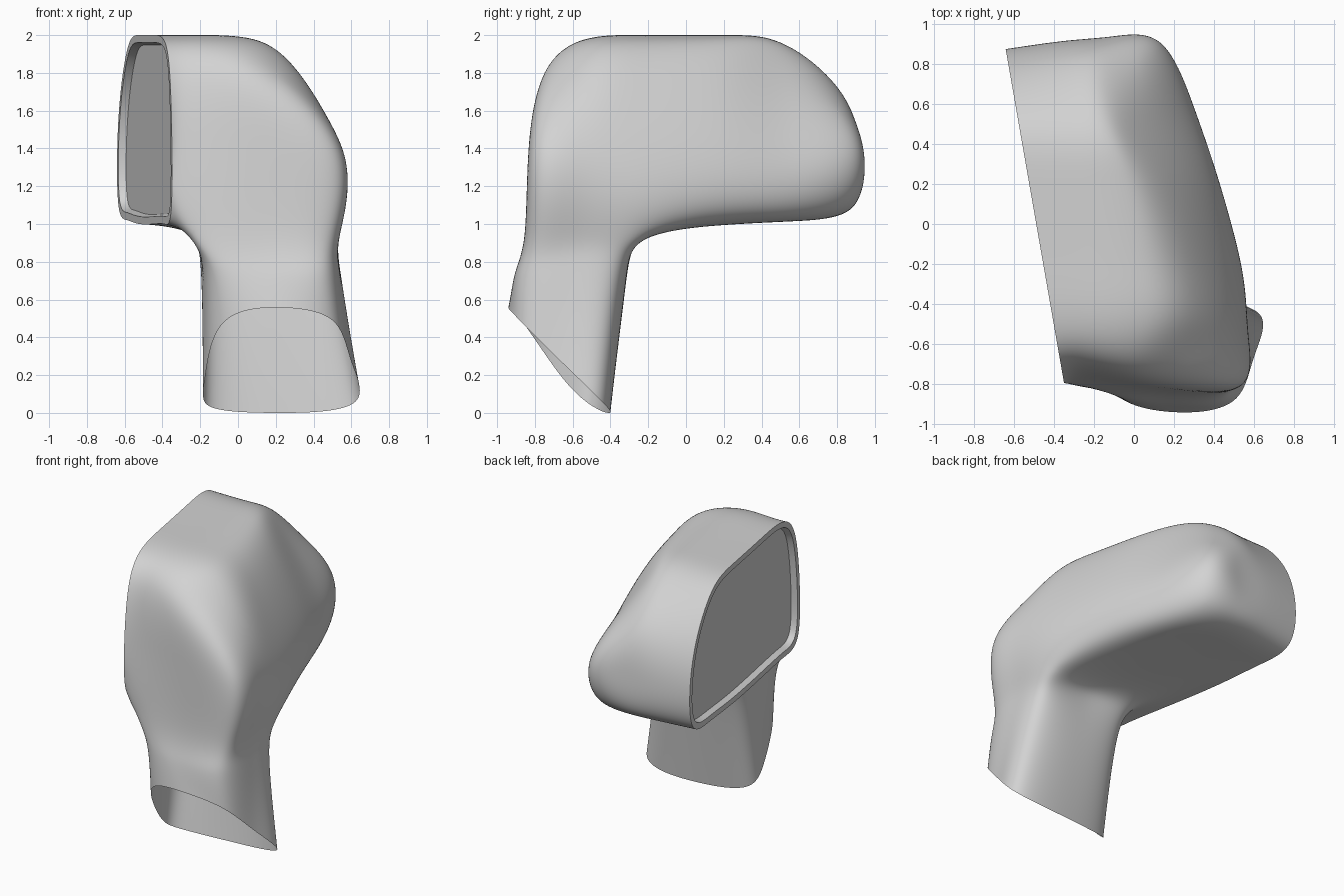
import bpy, bmesh
from mathutils import Vector

if "Cube" in bpy.data.objects:
    bpy.data.objects.remove(bpy.data.objects["Cube"], do_unlink=True)

# One plain grey for every part
GREY = (0.65, 0.65, 0.65, 1)
grey = bpy.data.materials.new("plain_grey")
grey.use_nodes = True
grey.diffuse_color = GREY
grey.node_tree.nodes["Principled BSDF"].inputs["Base Color"].default_value = GREY

# Housing outline (y, z): underside, middle and top, from front end to far end
BOTTOM = [(-0.755, 1.05), (-0.55, 1.0), (-0.25, 1.0), (0.2, 1.0), (0.56, 1.02), (0.815, 1.08)]
MIDDLE = [(-0.79, 1.4), None, None, None, None, (0.87, 1.36)]
TOP = [(-0.71, 1.83), (-0.5, 1.985), (-0.2, 2.0), (0.2, 2.0), (0.52, 1.95), (0.77, 1.69)]
OUTLINE = (BOTTOM, MIDDLE, TOP)
BACK_X = [0.505, 0.555, 0.51, 0.40, 0.28, 0.13]
FRONT_BULGE = (0, 0.005, -0.03, -0.01)
END_BULGE = (0, 0.04, 0.06, 0.03)
I_MAX, J_MAX, K_MAX = 3, 5, 2

# Stem section points, walking round from the front left corner
STEM_LOOP = [(1, 0), (2, 0), (3, 0), (3, 1), (3, 2), (2, 2), (1, 2), (1, 1)]
COLLAR = [(-0.13, -0.835, 0.74), (0.16, -0.895, 0.74), (0.47, -0.87, 0.74), (0.545, -0.6, 0.72),
          (0.49, -0.36, 0.7), (0.16, -0.315, 0.7), (-0.15, -0.36, 0.7), (-0.19, -0.6, 0.72)]
FOOT = [(-0.08, -0.86, 0.475), (0.22, -0.94, 0.557), (0.5, -0.88, 0.49), (0.6, -0.66, 0.27),
        (0.61, -0.435, 0.05), (0.2, -0.41, 0.0), (-0.14, -0.485, 0.03), (-0.175, -0.65, 0.18)]


def housing_point(i, j, k):
    """Surface point: i from rim to back, j from front to far end, k upward."""
    if OUTLINE[k][j]:
        y, z = OUTLINE[k][j]
    else:
        y, z = BOTTOM[j][0], 1.35
    rim = -0.488 - 0.1747 * y
    # Where the housing flows into the stem
    if k == 0 and j <= 2 and i >= 1:
        z = 0.95
        y = (-0.815, -0.57, -0.21)[j]
    # Rounded back edges
    tuck = (0.04 if j > 2 else 0.018, 0, 0.255)[k]
    if j == J_MAX:
        tuck *= 0.4
    back = BACK_X[j] - tuck
    if i == I_MAX:
        if k == K_MAX:
            z -= 0.09 if j in (0, J_MAX) else 0.165
        elif k == 0 and j > 2:
            z += 0.03
    elif i == 2 and k == K_MAX:
        z -= 0.012
    if j == 0:
        y += FRONT_BULGE[i]
    elif j == J_MAX:
        y += END_BULGE[i]
    near = -0.24 - 0.12 * max(0, y)
    x = (rim, near, (near + back) / 2, back)[i]
    return Vector((x, y, z))


def limit_point(v):
    """Where the smooth surface passes for one cage vertex."""
    if v.is_boundary:
        ends = [e.other_vert(v).co for e in v.link_edges if e.is_boundary]
        return (v.co * 4 + ends[0] + ends[1]) / 6
    n = len(v.link_edges)
    total = v.co * n * n
    for e in v.link_edges:
        total = total + e.other_vert(v).co * 4
    for loop in v.link_loops:
        total = total + loop.link_loop_next.link_loop_next.vert.co
    return total / (n * (n + 5))


def finish(bm, name):
    """Turn a cage into a smooth object."""
    for f in bm.faces:
        f.smooth = True
    mesh = bpy.data.meshes.new(name)
    bm.to_mesh(mesh)
    bm.free()
    mesh.materials.append(grey)
    obj = bpy.data.objects.new(name, mesh)
    bpy.context.collection.objects.link(obj)
    sub = obj.modifiers.new("smooth_surface", "SUBSURF")
    sub.levels = sub.render_levels = 4


bm = bmesh.new()
verts = {}
target = {}


def vert(key, co=None):
    if key not in verts:
        verts[key] = bm.verts.new(co if co is not None else housing_point(*key))
        target[verts[key]] = verts[key].co.copy()
    return verts[key]


def quad(*keys):
    bm.faces.new([vert(key) for key in keys])


# Housing: underside with a gap for the stem, and top
for i in range(I_MAX):
    for j in range(J_MAX):
        for k in (0, K_MAX):
            if k == 0 and i >= 1 and j <= 1:
                continue
            quad((i, j, k), (i + 1, j, k), (i + 1, j + 1, k), (i, j + 1, k))

# Housing: front end, far end and back
for k in range(K_MAX):
    for i in range(I_MAX):
        for j in (0, J_MAX):
            quad((i, j, k), (i + 1, j, k), (i + 1, j, k + 1), (i, j, k + 1))
    for j in range(J_MAX):
        quad((I_MAX, j, k), (I_MAX, j + 1, k), (I_MAX, j + 1, k + 1), (I_MAX, j, k + 1))

# Stem: two rings below the gap, open at the slanted foot
for level, ring in ((-1, COLLAR), (-2, FOOT)):
    for (i, j), co in zip(STEM_LOOP, ring):
        vert((i, j, level), co)
    for n, (i, j) in enumerate(STEM_LOOP):
        a, b = STEM_LOOP[n - 1]
        quad((a, b, level + 1), (i, j, level + 1), (i, j, level), (a, b, level))

# Move the cage until its smooth surface passes near the chosen points
for step in range(9):
    moves = {v: target[v] - limit_point(v) for v in bm.verts}
    for v, move in moves.items():
        v.co += move * 0.9

# Rim and recess on the open side
rim_keys = [(0, j, 0) for j in range(J_MAX + 1)] + [(0, J_MAX, 1)]
rim_keys += [(0, j, K_MAX) for j in reversed(range(J_MAX + 1))] + [(0, 0, 1)]
cap = bm.faces.new([verts[key] for key in rim_keys])
bmesh.ops.recalc_face_normals(bm, faces=bm.faces[:])
bm.normal_update()
if cap.normal.x > 0:
    bmesh.ops.reverse_faces(bm, faces=bm.faces[:])
    bm.normal_update()
crease = bm.edges.layers.float.new("crease_edge")


def sharpen():
    for e in cap.edges:
        e[crease] = 1
        e.smooth = False


sharpen()
for thickness, depth in ((0.04, 0), (0.012, -0.04)):
    bmesh.ops.inset_individual(bm, faces=[cap], thickness=thickness, depth=depth,
                               use_even_offset=True)
    bm.normal_update()
    sharpen()

# Mirror glass is its own part, set in the recess
glass = bmesh.new()
glass.faces.new([glass.verts.new(v.co) for v in cap.verts])
bm.faces.remove(cap)
finish(glass, "mirror_glass")
finish(bm, "mirror_housing_and_stem")
